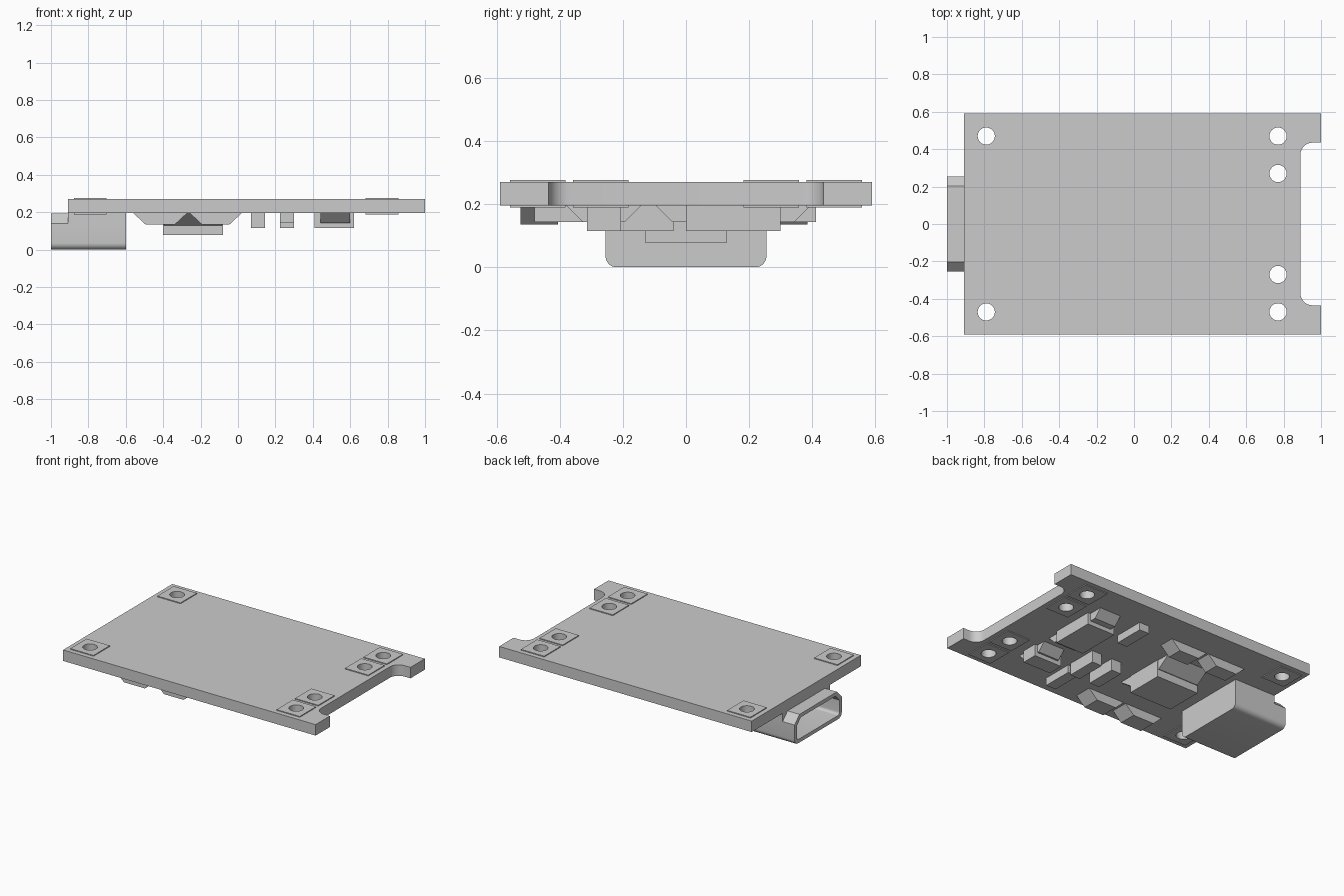
import bpy, bmesh
from math import sin, cos, pi, radians

cube = bpy.data.objects.get("Cube")
if cube:
    bpy.data.objects.remove(cube, do_unlink=True)

grey = bpy.data.materials.new("plain_grey")
grey.use_nodes = True
grey.diffuse_color = (0.6, 0.6, 0.6, 1)
for node in grey.node_tree.nodes:
    if node.type == 'BSDF_PRINCIPLED':
        node.inputs["Base Color"].default_value = grey.diffuse_color

BOTTOM, TOP = 0.195, 0.27      # board faces
SINK = BOTTOM + 0.005          # parts sink slightly into the board


def prism(name, points, axis, lo, hi):
    """Extrude a 2D outline along an axis."""
    place = {'x': lambda a, b, t: (t, a, b),
             'y': lambda a, b, t: (a, t, b),
             'z': lambda a, b, t: (a, b, t)}[axis]
    bm = bmesh.new()
    face = bm.faces.new([bm.verts.new(place(a, b, lo)) for a, b in points])
    new = bmesh.ops.extrude_face_region(bm, geom=[face])["geom"]
    verts = [v for v in new if isinstance(v, bmesh.types.BMVert)]
    bmesh.ops.translate(bm, verts=verts, vec=place(0, 0, hi - lo))
    bmesh.ops.recalc_face_normals(bm, faces=bm.faces)
    mesh = bpy.data.meshes.new(name)
    bm.to_mesh(mesh)
    bm.free()
    mesh.materials.append(grey)
    ob = bpy.data.objects.new(name, mesh)
    bpy.context.collection.objects.link(ob)
    return ob


def box(name, x0, x1, y0, y1, z0, z1=SINK):
    return prism(name, [(x0, y0), (x1, y0), (x1, y1), (x0, y1)], 'z', z0, z1)


def trapezoid(name, axis, a0, a1, inset, z, lo, hi):
    """Part that narrows away from the board."""
    pts = [(a0, SINK), (a0 + inset, z), (a1 - inset, z), (a1, SINK)]
    return prism(name, pts, axis, lo, hi)


def arc(cx, cy, r, start, end, n=8):
    return [(cx + r * cos(radians(start + (end - start) * i / n)),
             cy + r * sin(radians(start + (end - start) * i / n)))
            for i in range(n + 1)]


def select(ob):
    bpy.ops.object.select_all(action='DESELECT')
    ob.select_set(True)
    bpy.context.view_layer.objects.active = ob


def cut(ob, cutter):
    cutter.hide_render = True
    mod = ob.modifiers.new("cut", 'BOOLEAN')
    mod.operation = 'DIFFERENCE'
    mod.solver = 'EXACT'
    mod.object = cutter
    select(ob)
    bpy.ops.object.modifier_apply(modifier=mod.name)
    bpy.data.objects.remove(cutter, do_unlink=True)


def smooth(ob):
    select(ob)
    bpy.ops.object.shade_smooth_by_angle(angle=radians(30))


# Board with a round-cornered notch in the +x edge
outline = [(-0.91, -0.59), (1, -0.59), (1, -0.435)]
outline += arc(0.955, -0.37, 0.065, 270, 180)
outline += arc(0.955, 0.37, 0.065, 180, 90)
outline += [(1, 0.435), (1, 0.59), (-0.91, 0.59)]
board = prism("board", outline, 'z', BOTTOM, TOP)

# Solder pads with through holes
for x, y in [(-0.79, 0.47), (0.77, 0.47), (0.77, 0.27)]:
    for side in (1, -1):
        cy = y * side
        circle = arc(x, cy, 0.046, 0, 360, 32)[:-1]
        cut(board, prism("hole_cutter", circle, 'z', 0.1, 0.4))
        for label, z0, z1 in (("upper", TOP, TOP + 0.006),
                              ("lower", BOTTOM - 0.006, BOTTOM)):
            pad = box(label + "_pad", x - 0.088, x + 0.088,
                      cy - 0.088, cy + 0.088, z0, z1)
            cut(pad, prism("hole_cutter", circle, 'z', 0.1, 0.4))
            smooth(pad)
smooth(board)


# Socket shell, open towards -x
def socket_outline(w, z0, z1, chamfer, r):
    pts = arc(-w + r, z0 + r, r, 180, 270, 6) + arc(w - r, z0 + r, r, 270, 360, 6)
    return pts + [(w, z1 - chamfer), (w - chamfer, z1),
                  (-w + chamfer, z1), (-w, z1 - chamfer)]


shell = prism("socket_shell", socket_outline(0.255, 0, 0.192, 0.053, 0.035),
              'x', -1, -0.6)
cut(shell, prism("socket_cutter", socket_outline(0.23, 0.025, 0.167, 0.043, 0.02),
                 'x', -1.1, -0.65))
smooth(shell)
for side in (1, -1):
    prism("socket_shoulder", [(side * 0.255, 0.139), (side * 0.255, SINK),
                              (side * 0.2, SINK), (side * 0.2, 0.192)],
          'x', -0.91, -0.6)
box("socket_mount", -0.91, -0.6, -0.2, 0.2, 0.19)

# Main chip and its sloped leads
box("main_chip", -0.4, -0.08, -0.13, 0.13, 0.078)
trapezoid("main_chip_leads", 'x', -0.235, 0.235, 0.1, 0.13, -0.395, -0.085)

# Two smaller chips with leads
for name, y0, y1, flat in [("long_chip", 0, 0.3, 0.043),
                           ("short_chip", -0.314, -0.206, 0.012)]:
    box(name, 0.41, 0.62, y0, y1, 0.115)
    reach = flat + 0.057
    trapezoid(name + "_leads", 'x', y0 - reach, y1 + reach, 0.057, 0.143,
              0.44, 0.6)

# Tapered parts in two rows beside the main chip
for y0, y1 in [(-0.525, -0.405), (0.28, 0.385)]:
    for x0, x1 in [(-0.565, -0.267), (-0.263, 0.025)]:
        trapezoid("tapered_part", 'y', x0, x1, 0.07, 0.135, y0, y1)

# Plain blocks
box("tall_block_inner", 0.07, 0.145, -0.25, -0.04, 0.115)
box("tall_block_outer", 0.225, 0.3, -0.25, -0.04, 0.115)
box("low_block_front", 0.225, 0.3, -0.48, -0.27, 0.143)
box("low_block_back", 0.225, 0.3, 0.2, 0.412, 0.143)
